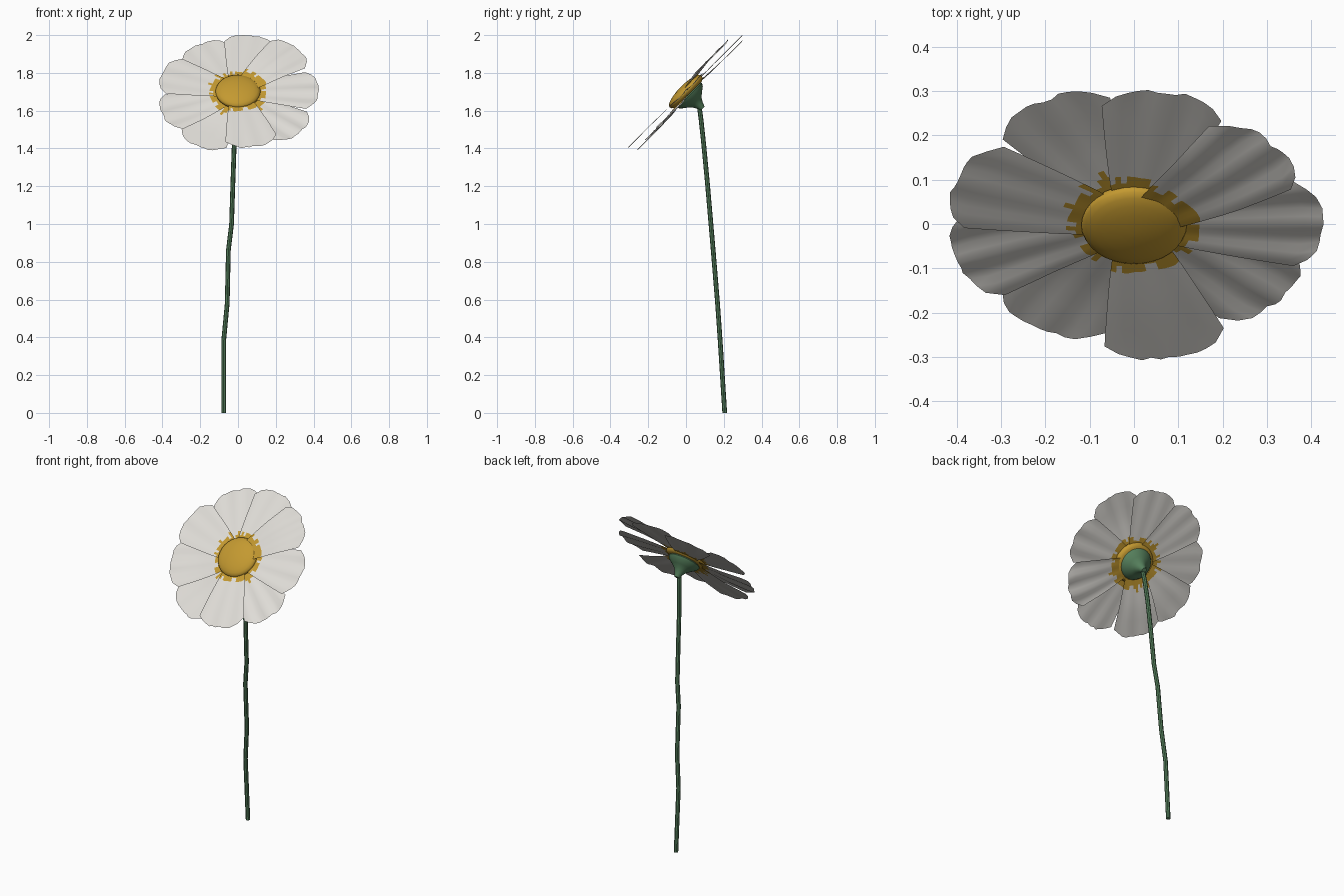
import bpy, bmesh, math, random
from mathutils import Matrix, Vector

if "Cube" in bpy.data.objects:
    bpy.data.objects.remove(bpy.data.objects["Cube"])

random.seed(4)


def material(name, rgb):
    m = bpy.data.materials.new(name)
    m.diffuse_color = (*rgb, 1)
    m.use_nodes = True
    m.node_tree.nodes["Principled BSDF"].inputs["Base Color"].default_value = m.diffuse_color
    return m


WHITE = material("petal_white", (0.74, 0.72, 0.68))
YELLOW = material("pollen_yellow", (0.55, 0.32, 0.03))
GREEN = material("stem_green", (0.09, 0.21, 0.105))

# Flower head frame: local z is the facing direction, tilted to -y
HEAD = Matrix.Translation((0, 0, 1.7)) @ Matrix.Rotation(math.radians(45), 4, 'X')


def make(name, bm, mats, angle=40):
    me = bpy.data.meshes.new(name)
    bm.to_mesh(me)
    bm.free()
    ob = bpy.data.objects.new(name, me)
    bpy.context.collection.objects.link(ob)
    for m in mats:
        me.materials.append(m)
    bpy.ops.object.select_all(action='DESELECT')
    ob.select_set(True)
    bpy.context.view_layer.objects.active = ob
    bpy.ops.object.shade_smooth_by_angle(angle=math.radians(angle))
    return ob


def loft(bm, rings, cap=True):
    n = len(rings[0])
    vs = [[bm.verts.new(p) for p in r] for r in rings]
    for a, b in zip(vs, vs[1:]):
        for i in range(n):
            j = (i + 1) % n
            bm.faces.new((a[i], a[j], b[j], b[i]))
    if cap:
        bm.faces.new(vs[0][::-1])
        bm.faces.new(vs[-1])
    bmesh.ops.recalc_face_normals(bm, faces=bm.faces)


def circle(r, c, n):
    return [Vector((c[0] + r * math.cos(2 * math.pi * i / n),
                    c[1] + r * math.sin(2 * math.pi * i / n), c[2])) for i in range(n)]


def lathe(name, profile, n, mat):
    bm = bmesh.new()
    loft(bm, [circle(r, (0, 0, z), n) for r, z in profile])
    bm.transform(HEAD)
    return make(name, bm, [mat])


# Petals: fans with lengthwise folds, yellow near the base
def petal(name, deg, height, fold):
    bm = bmesh.new()
    cols, base = 12, 0.05
    steps = [0, .14, .2, .26, .32, .45, .6, .75, .88, 1]
    turn = Matrix.Rotation(math.radians(deg), 4, 'Z')
    grid = []
    for j in range(cols + 1):
        s = -1 + 2 * j / cols
        length = 0.425 - 0.065 * s ** 4 + random.uniform(-0.004, 0.004)
        col = []
        for t in steps:
            a = base + (length - base) * t
            half = 0.052 + 0.088 * min(1, (a - base) / 0.32) ** 0.85
            if a > 0.37:
                half -= 0.25 * (a - 0.37)
            w = height * min(1, 0.45 + t) + fold * t * math.cos(s * 8)
            col.append(bm.verts.new(turn @ Vector((a, s * half, w))))
        grid.append(col)
    for c, d in zip(grid, grid[1:]):
        edge = 0.147 + random.uniform(-0.018, 0.018)
        for i in range(len(steps) - 1):
            f = bm.faces.new((c[i], c[i + 1], d[i + 1], d[i]))
            f.material_index = int(f.calc_center_median().xy.length < edge)
    bm.transform(HEAD)
    make(name, bm, [WHITE, YELLOW], 25)


layers = [(1, 0.004), (43, 0.034), (80, 0.0), (119, -0.02), (161, 0.0),
          (200, -0.025), (240, -0.036), (281, 0.008), (321, -0.03)]
for k, (deg, h) in enumerate(layers):
    petal(f"petal_{k + 1}", deg, h, 0.005 if k in (0, 1, 5, 8) else 0.002)

# Domed yellow centre
dome = [(0.1, -0.02), (0.116, -0.008)]
dome += [(0.119 * math.cos(a), 0.004 + 0.034 * math.sin(a))
         for a in [math.radians(d) for d in (0, 15, 30, 45, 60, 75, 87)]]
lathe("flower_centre", dome, 32, YELLOW)

# Green cup behind the petals
lathe("calyx", [(0.085, -0.015), (0.093, -0.026), (0.084, -0.042), (0.06, -0.06),
                (0.038, -0.078), (0.024, -0.1), (0.014, -0.125)], 24, GREEN)

# Slightly bent stem
path = [(-.076, .205, 0), (-.076, .181, .38), (-.057, .167, .58), (-.051, .144, .86),
        (-.034, .132, 1.0), (-.027, .113, 1.22), (-.02, .094, 1.42),
        (-.011, .08, 1.55), (-.004, .072, 1.61), (0, .055, 1.645)]
bm = bmesh.new()
loft(bm, [circle(0.0125, p, 8) for p in path])
make("stem", bm, [GREEN])
